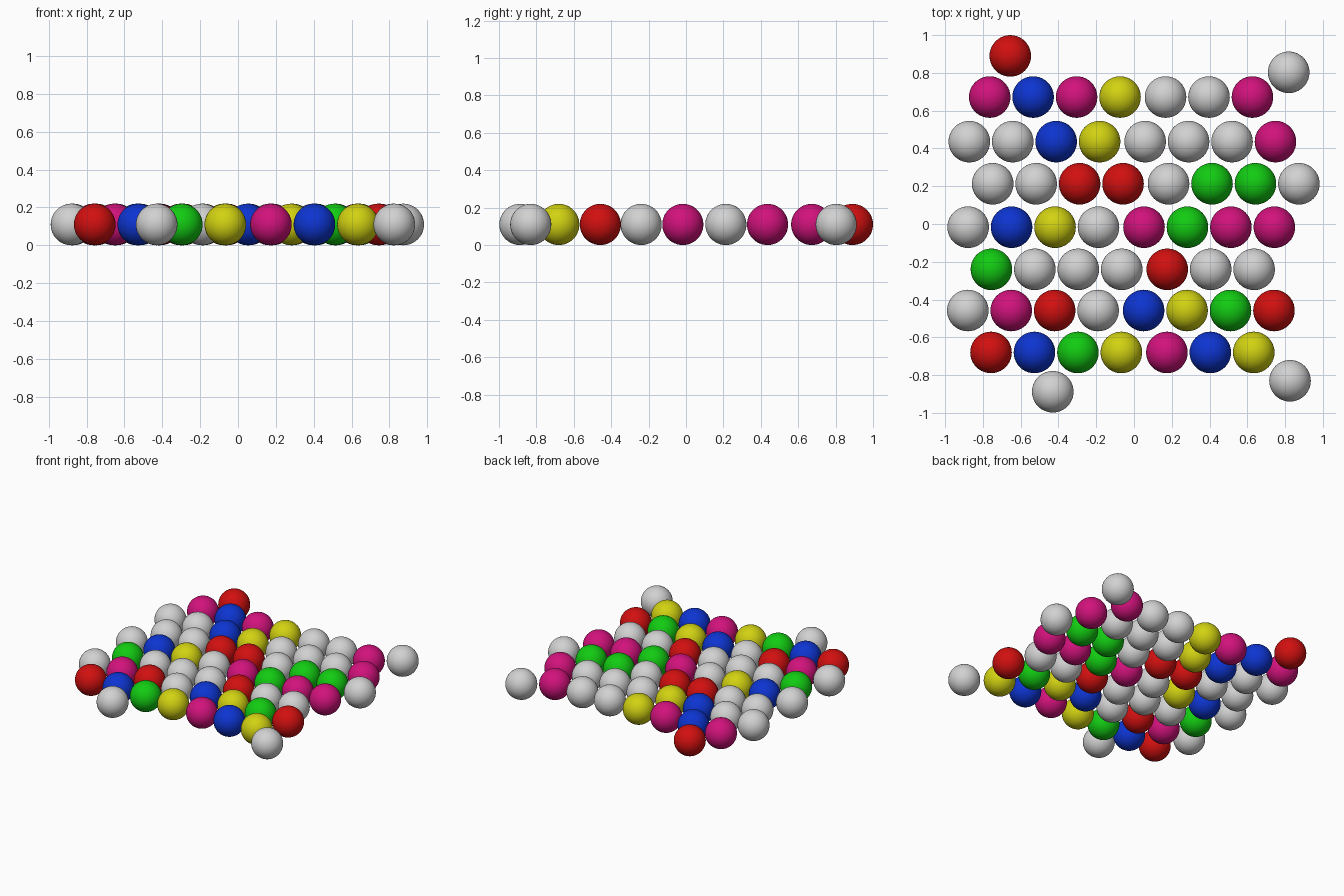
import bpy
import bmesh

RADIUS = 0.11
SPACING = 0.23
MID_GAP = 0.011  # slightly wider gap between the two halves of each row

cube = bpy.data.objects.get("Cube")
if cube:
    bpy.data.objects.remove(cube, do_unlink=True)


def make_material(name, rgb):
    mat = bpy.data.materials.new(name)
    mat.use_nodes = True
    colour = (*rgb, 1.0)
    mat.diffuse_color = colour
    mat.node_tree.nodes["Principled BSDF"].inputs["Base Color"].default_value = colour
    return mat


COLOURS = {
    "W": ("light_grey", (0.64, 0.64, 0.64)),
    "R": ("red", (0.64, 0.005, 0.005)),
    "G": ("green", (0.006, 0.6, 0.006)),
    "B": ("blue", (0.004, 0.035, 0.64)),
    "Y": ("yellow", (0.64, 0.64, 0.006)),
    "M": ("magenta", (0.64, 0.006, 0.2)),
}


def make_ball_mesh(name, mat):
    mesh = bpy.data.meshes.new(name + "_ball")
    bm = bmesh.new()
    bmesh.ops.create_uvsphere(bm, u_segments=40, v_segments=24, radius=RADIUS)
    for face in bm.faces:
        face.smooth = True
    bm.to_mesh(mesh)
    bm.free()
    mesh.materials.append(mat)
    return mesh


# One shared ball mesh per colour
balls = {key: make_ball_mesh(name, make_material(name, rgb))
         for key, (name, rgb) in COLOURS.items()}


def add_ball(name, key, x, y):
    obj = bpy.data.objects.new(name, balls[key])
    obj.location = (x, y, RADIUS)
    bpy.context.collection.objects.link(obj)


# Staggered rows from back to front: y, x of first ball, colours
ROWS = [
    (0.672, -0.764, "MBMYWWM"),
    (0.436, -0.872, "WWBYWWWM"),
    (0.213, -0.748, "WWRRWGGW"),
    (-0.017, -0.878, "WBYWMGMM"),
    (-0.24, -0.755, "GWWWRWW"),
    (-0.458, -0.88, "WMRWBYGR"),
    (-0.68, -0.757, "RBGYMBY"),
]
for r, (y, x0, keys) in enumerate(ROWS, 1):
    for i, key in enumerate(keys):
        x = x0 + i * SPACING + (MID_GAP if i >= 4 else 0)
        add_ball(f"row_{r}_ball_{i + 1}", key, x, y)

# Loose balls around the edge
add_ball("loose_ball_back_right", "R", -0.655, 0.89)
add_ball("loose_ball_back_left", "W", 0.819, 0.803)
add_ball("loose_ball_front_left", "W", 0.826, -0.83)
add_ball("loose_ball_front_right", "W", -0.43, -0.888)
